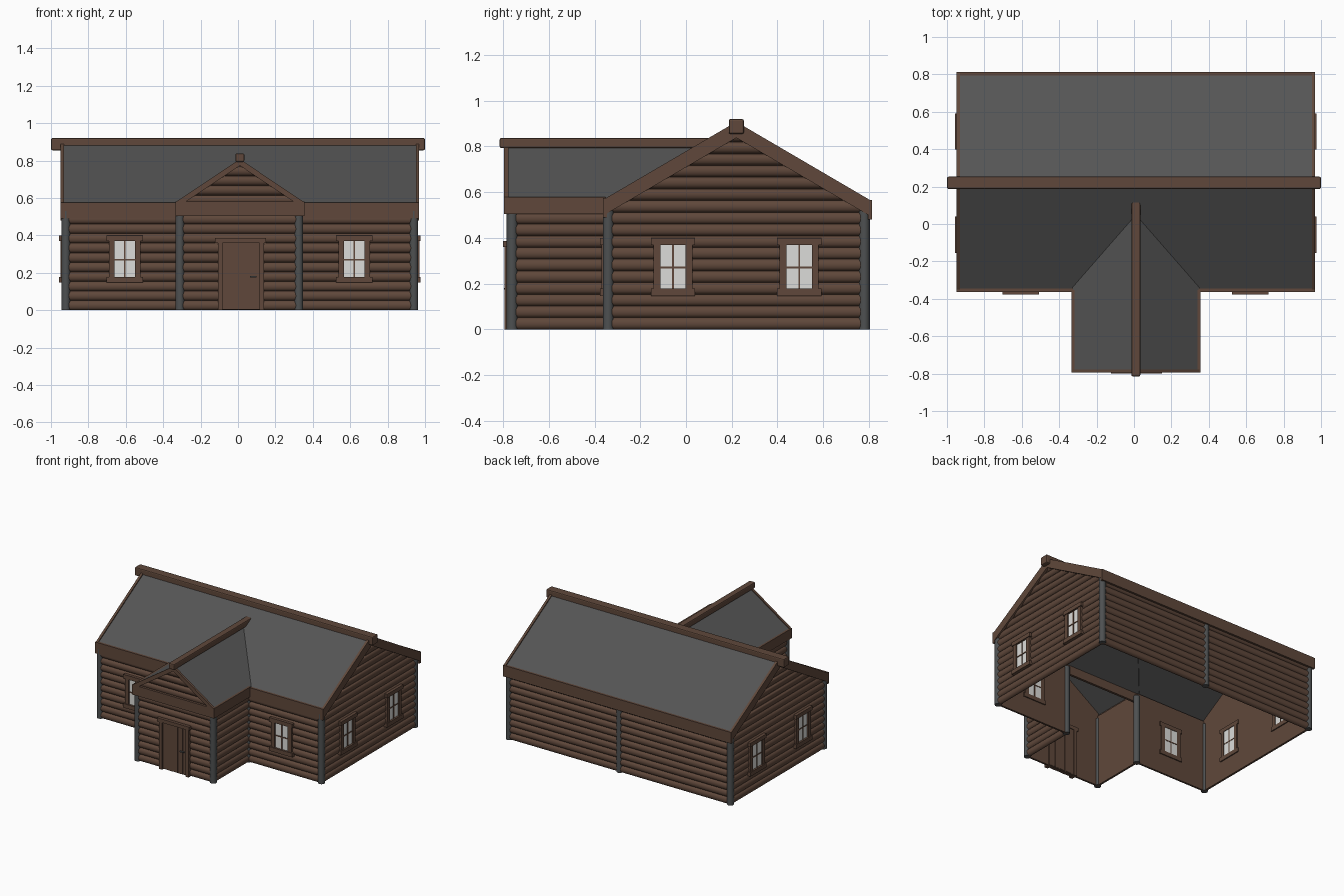
import bpy, bmesh, math

if "Cube" in bpy.data.objects:
    bpy.data.objects.remove(bpy.data.objects["Cube"])

def material(name, rgb):
    m = bpy.data.materials.new(name)
    m.diffuse_color = (*rgb, 1)
    m.use_nodes = True
    m.node_tree.nodes["Principled BSDF"].inputs["Base Color"].default_value = m.diffuse_color
    return m

WOOD = material("brown wood", (0.115, 0.064, 0.043))
ROOF = material("dark grey roofing", (0.09, 0.09, 0.09))
POST = material("grey post", (0.075, 0.08, 0.082))
GLASS = material("pale glass", (0.72, 0.72, 0.70))

def finish(name, bm, mat, smooth=False):
    bmesh.ops.recalc_face_normals(bm, faces=bm.faces)
    me = bpy.data.meshes.new(name)
    bm.to_mesh(me)
    bm.free()
    me.materials.append(mat)
    ob = bpy.data.objects.new(name, me)
    bpy.context.collection.objects.link(ob)
    if smooth:
        bpy.ops.object.select_all(action='DESELECT')
        ob.select_set(True)
        bpy.context.view_layer.objects.active = ob
        bpy.ops.object.shade_smooth_by_angle(angle=math.radians(45))
    return ob

def prism(name, pts, axis, a, b, mat):
    """Extrude a polygon along x (pts are y,z) or along y (pts are x,z)."""
    bm = bmesh.new()
    co = (lambda p, t: (t, p[0], p[1])) if axis == 'x' else (lambda p, t: (p[0], t, p[1]))
    A = [bm.verts.new(co(p, a)) for p in pts]
    B = [bm.verts.new(co(p, b)) for p in pts]
    bm.faces.new(A)
    bm.faces.new(B)
    for i in range(len(pts)):
        j = (i + 1) % len(pts)
        bm.faces.new((A[i], A[j], B[j], B[i]))
    return finish(name, bm, mat)

def box(name, x, y, z, mat):
    return prism(name, [(x[0], z[0]), (x[1], z[0]), (x[1], z[1]), (x[0], z[1])], 'y', y[0], y[1], mat)

# Main measurements
X0, X1, Y0, Y1 = -0.92, 0.94, -0.34, 0.78      # main walls
PX0, PX1, PY = -0.31, 0.325, -0.76             # porch walls
RY, RZ, RS = 0.22, 0.90, 0.585                 # main ridge and slope
CX, CZ, CS = 0.01, 0.80, 0.67                  # porch ridge and slope
EAVE, PITCH, DEPTH = 0.55, 0.0512, 0.018

def log_wall(name, axis, plane, out, lo, hi, gable=None):
    """Flat panel with a stack of half-round logs; gable = (centre, apex, slope)."""
    def lim(z):
        if not gable:
            return lo, hi
        c, top, s = gable
        w = max(0.0, (top - z) / s)
        return max(lo, c - w), min(hi, c + w)
    top = gable[1] if gable else EAVE
    pts = [(lo, 0), (hi, 0)]
    if gable:
        c, t, s = gable
        pts += [(hi, t - s * (hi - c)), (c, t), (lo, t - s * (c - lo))]
    else:
        pts += [(hi, EAVE), (lo, EAVE)]
    prism(name + "_panel", pts, 'x' if axis == 'y' else 'y', plane, plane - out * 0.01, WOOD)
    bm = bmesh.new()
    for r in range(int(top / PITCH)):
        rows = []
        for k in range(7):
            t = math.pi * k / 6
            z = (r + 0.5 - 0.5 * math.cos(t)) * PITCH
            d = plane + out * DEPTH * math.sin(t)
            rows.append([bm.verts.new((u, d, z) if axis == 'x' else (d, u, z)) for u in lim(z)])
        for p, q in zip(rows, rows[1:]):
            bm.faces.new((p[0], p[1], q[1], q[0]))
        for e in (0, 1):
            bm.faces.new([p[e] for p in rows])
    ob = finish(name + "_logs", bm, WOOD, True)
    # make the open half-logs face outward
    for poly in ob.data.polygons:
        n = poly.normal[1 if axis == 'x' else 0] * out
        if n < -1e-4:
            poly.flip()

# Walls
log_wall("front_left_wall", 'x', Y0, -1, X0, PX0)
log_wall("front_right_wall", 'x', Y0, -1, PX1, X1)
log_wall("back_wall", 'x', Y1, 1, X0, X1)
log_wall("left_gable_wall", 'y', X0, -1, Y0, Y1, (RY, RZ - 0.015, RS))
log_wall("right_gable_wall", 'y', X1, 1, Y0, Y1, (RY, RZ - 0.015, RS))
log_wall("porch_front_wall", 'x', PY, -1, PX0, PX1, (CX, CZ - 0.012, CS))
log_wall("porch_left_wall", 'y', PX0, -1, PY, Y0)
log_wall("porch_right_wall", 'y', PX1, 1, PY, Y0)

# Round posts at the corners and the middle of the back
for x, y in [(X0, Y0), (X1, Y0), (X0, Y1), (X1, Y1), (CX, Y1),
             (PX0, Y0), (PX1, Y0), (PX0, PY), (PX1, PY)]:
    bm = bmesh.new()
    bmesh.ops.create_cone(bm, cap_ends=True, segments=14, radius1=0.024, radius2=0.024, depth=0.53)
    bmesh.ops.translate(bm, verts=bm.verts, vec=(x, y, 0.265))
    finish("post", bm, POST, True)

# Main roof slopes
RX0, RX1, RYF, RYB = -0.948, 0.969, -0.363, 0.813
for name, ye in (("main_roof_front", RYF + 0.005), ("main_roof_back", RYB - 0.005)):
    ze = RZ - RS * abs(ye - RY)
    prism(name, [(RY, RZ), (ye, ze), (ye, ze - 0.012), (RY, RZ - 0.012)], 'x', RX0 + 0.004, RX1 - 0.004, ROOF)

# Main rake boards and eave boards
for ye in (RYF, RYB):
    ze = RZ + 0.008 - RS * abs(ye - RY)
    for a, b in ((RX0, RX0 + 0.018), (RX1 - 0.018, RX1)):
        prism("main_rake_board", [(RY, RZ + 0.008), (ye, ze), (ye, ze - 0.07), (RY, RZ - 0.062)], 'x', a, b, WOOD)
box("front_eave_board", (RX0, RX1), (RYF, RYF + 0.018), (0.49, 0.575), WOOD)
box("back_eave_board", (RX0, RX1), (RYB - 0.018, RYB), (0.48, 0.565), WOOD)

# Porch roof slopes, cut along the valleys where they meet the main roof
def valley(z):
    return RY - (RZ - z) / RS + 0.004

PRX0, PRX1, PRY = -0.334, 0.355, -0.795
for name, xe in (("porch_roof_left", PRX0 + 0.004), ("porch_roof_right", PRX1 - 0.004)):
    ze = CZ - CS * abs(xe - CX)
    bm = bmesh.new()
    layers = []
    for dz in (0, -0.012):
        layers.append([bm.verts.new(p) for p in (
            (CX, PRY + 0.004, CZ + dz), (xe, PRY + 0.004, ze + dz),
            (xe, valley(ze), ze + dz), (CX, valley(CZ), CZ + dz))])
    A, B = layers
    bm.faces.new(A)
    bm.faces.new(B)
    for i in range(4):
        j = (i + 1) % 4
        bm.faces.new((A[i], A[j], B[j], B[i]))
    finish(name, bm, ROOF)

# Porch rake and eave boards
for xe in (PRX0, PRX1):
    ze = CZ + 0.008 - CS * abs(xe - CX)
    prism("porch_rake_board", [(CX, CZ + 0.008), (xe, ze), (xe, ze - 0.035), (CX, CZ - 0.027)],
          'y', PRY, PRY + 0.018, WOOD)
    s = 0.018 if xe < 0 else -0.018
    box("porch_side_eave_board", (xe, xe + s), (PRY, RYF + 0.01), (0.505, 0.58), WOOD)
box("porch_tie_board", (PRX0, PRX1), (PRY, PRY + 0.018), (0.505, 0.58), WOOD)

# Ridge beams
def beam(name, x, y, z):
    ob = box(name, x, y, z, WOOD)
    m = ob.modifiers.new("soft_edges", 'BEVEL')
    m.width = 0.008
    m.segments = 2

beam("main_ridge_beam", (-1.0, 1.0), (RY - 0.033, RY + 0.033), (0.855, 0.92))
beam("porch_ridge_beam", (CX - 0.024, CX + 0.024), (-0.815, 0.13), (0.793, 0.838))

# Windows: u runs along the wall, d is the distance out from the wall plane
def window(axis, plane, out, c):
    def part(name, u, z, d, mat):
        dd = (plane + out * d[0], plane + out * d[1])
        uu = (c + u[0], c + u[1])
        if axis == 'x':
            box(name, uu, dd, z, mat)
        else:
            box(name, dd, uu, z, mat)
    part("window_glass", (-0.058, 0.058), (0.172, 0.375), (-0.014, 0.021), GLASS)
    for s in (-1, 1):
        part("window_side_frame", sorted((s * 0.055, s * 0.085)), (0.155, 0.39), (-0.018, 0.03), WOOD)
    part("window_header", (-0.097, 0.097), (0.37, 0.40), (-0.018, 0.036), WOOD)
    part("window_sill", (-0.097, 0.097), (0.147, 0.178), (-0.018, 0.036), WOOD)
    part("window_upright_bar", (-0.004, 0.004), (0.175, 0.372), (-0.016, 0.025), WOOD)
    part("window_cross_bar", (-0.056, 0.056), (0.267, 0.275), (-0.016, 0.025), WOOD)

for c in (-0.605, 0.622):
    window('x', Y0, -1, c)
for c in (-0.057, 0.495):
    window('y', X0, -1, c)
    window('y', X1, 1, c)

# Door: planks, frame and handle
for i in range(5):
    a = -0.085 + i * 0.043
    box("door_plank", (a, a + 0.040), (PY - 0.024 - 0.002 * (i % 2), PY + 0.014), (0.005, 0.365), WOOD)
box("door_backing", (-0.085, 0.13), (PY - 0.021, PY + 0.012), (0.003, 0.365), WOOD)
for a in (-0.108, 0.114):
    box("door_side_frame", (a, a + 0.026), (PY - 0.034, PY + 0.018), (0, 0.37), WOOD)
box("door_lintel", (-0.122, 0.15), (PY - 0.04, PY + 0.018), (0.36, 0.387), WOOD)
box("door_handle", (0.065, 0.10), (PY - 0.036, PY - 0.02), (0.174, 0.182), POST)
